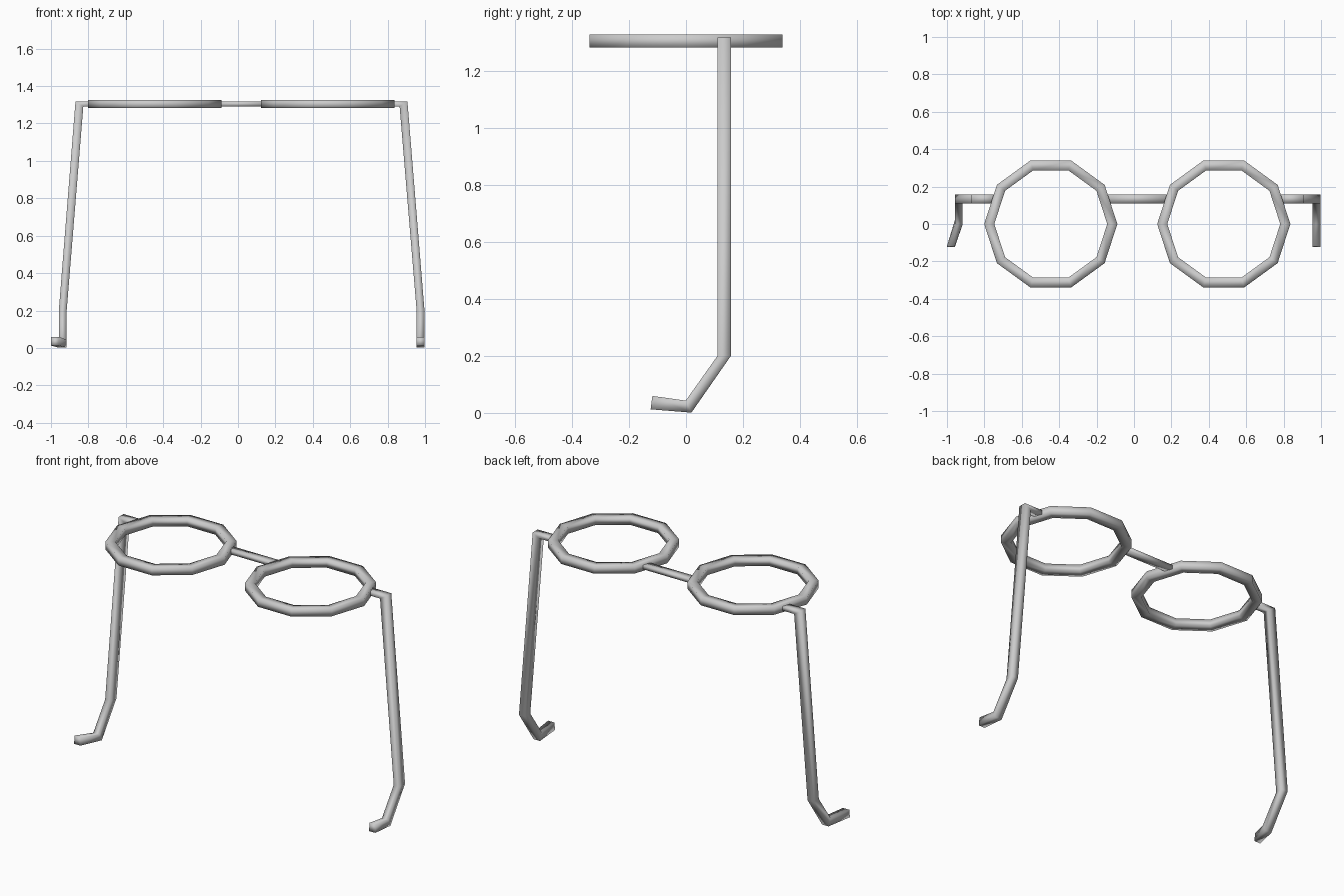
import bpy
import bmesh
from math import cos, sin, tau
from mathutils import Vector

if "Cube" in bpy.data.objects:
    bpy.data.objects.remove(bpy.data.objects["Cube"], do_unlink=True)

metal = bpy.data.materials.new("grey_metal")
metal.use_nodes = True
GREY = (0.6, 0.6, 0.6, 1)
metal.diffuse_color = GREY
metal.node_tree.nodes["Principled BSDF"].inputs["Base Color"].default_value = GREY


def sweep(name, sections, closed=False):
    """Skin four-sided sections, each given as centre and two half-width vectors."""
    bm = bmesh.new()
    loops = []
    for centre, a, b in sections:
        c, a, b = Vector(centre), Vector(a), Vector(b)
        loops.append([bm.verts.new(c + s * a + t * b)
                      for s, t in ((-1, -1), (1, -1), (1, 1), (-1, 1))])
    pairs = list(zip(loops, loops[1:]))
    if closed:
        pairs.append((loops[-1], loops[0]))
    else:
        bm.faces.new(loops[0])
        bm.faces.new(loops[-1])
    for p, q in pairs:
        for i in range(4):
            j = (i + 1) % 4
            bm.faces.new((p[i], p[j], q[j], q[i]))
    bmesh.ops.recalc_face_normals(bm, faces=bm.faces)
    for f in bm.faces:
        f.smooth = True
    mesh = bpy.data.meshes.new(name)
    bm.to_mesh(mesh)
    bm.free()
    mesh.materials.append(metal)
    obj = bpy.data.objects.new(name, mesh)
    bpy.context.collection.objects.link(obj)
    return obj


RIM_Z = 1.304
BAR_Y = 0.134
HALF = 0.0235


# Ten-sided lens rims
def rim(name, x):
    sections = []
    for i in range(10):
        d = Vector((cos(i * tau / 10), sin(i * tau / 10), 0))
        sections.append((Vector((x, 0, RIM_Z)) + d * 0.329, d * 0.027, (0, 0, 0.0225)))
    sweep(name, sections, closed=True)


rim("right_rim", -0.445)
rim("left_rim", 0.48)

# Flat bridge between the rims
FLAT = ((0, HALF, 0), (0, 0, 0.0125))
sweep("bridge", [((-0.16, BAR_Y, RIM_Z), *FLAT), ((0.195, BAR_Y, RIM_Z), *FLAT)])


# Arms: hinge bar, mitred corner, long shaft, bent ear hook
def arm(name, side, bar_x, top_x, low_x, tip_x):
    out = side * 0.021
    sweep(name, [
        ((side * bar_x, BAR_Y, RIM_Z), *FLAT),
        ((side * top_x, BAR_Y, RIM_Z), (0, HALF, 0), (out, 0, 0.0125)),
        ((side * low_x, BAR_Y, 0.2), (0, HALF, 0), (out, 0, 0)),
        ((side * low_x, 0.009, 0.022), (0, 0.01, -0.021), (out, 0, 0)),
        ((side * tip_x, -0.121, 0.036), (0, -0.003, -HALF), (out, 0, 0)),
    ])


arm("right_arm", -1, 0.735, 0.848, 0.937, 0.979)
arm("left_arm", 1, 0.77, 0.885, 0.976, 0.976)
